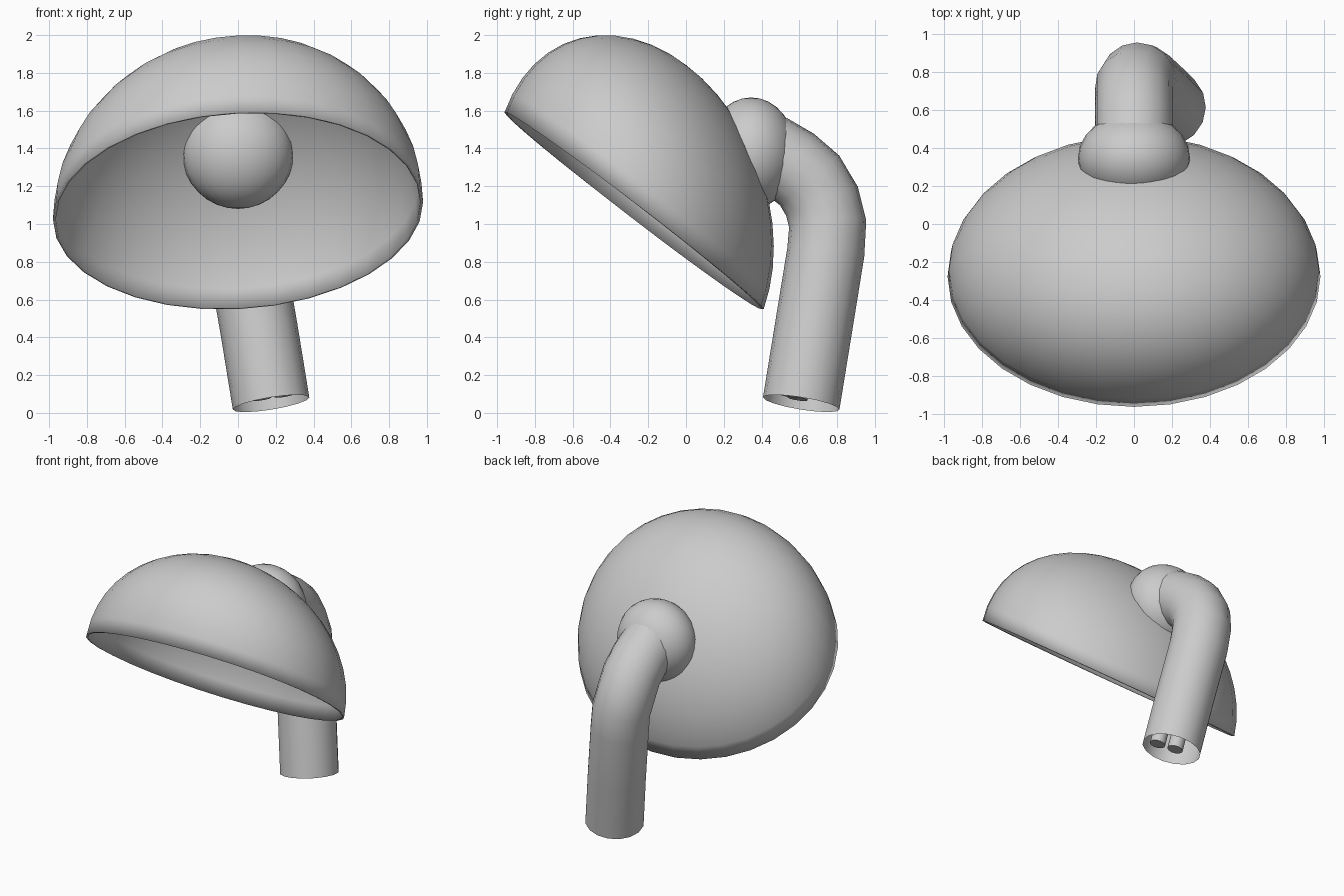
import bpy, bmesh
from mathutils import Matrix, Vector

if "Cube" in bpy.data.objects:
    bpy.data.objects.remove(bpy.data.objects["Cube"])


def mesh_object(name, bm, angle=0.9):
    mesh = bpy.data.meshes.new(name)
    bm.to_mesh(mesh)
    bm.free()
    obj = bpy.data.objects.new(name, mesh)
    bpy.context.collection.objects.link(obj)
    bpy.ops.object.select_all(action='DESELECT')
    obj.select_set(True)
    bpy.context.view_layer.objects.active = obj
    bpy.ops.object.shade_smooth_by_angle(angle=angle)
    return obj


def tube(name, points, radius, sides, caps=False):
    curve = bpy.data.curves.new(name, 'CURVE')
    curve.dimensions = '3D'
    curve.bevel_depth = radius
    curve.bevel_resolution = sides // 2 - 2
    curve.use_fill_caps = caps
    spline = curve.splines.new('POLY')
    spline.points.add(len(points) - 1)
    for p, co in zip(spline.points, points):
        p.co = (*co, 1)
    spline.use_smooth = True
    obj = bpy.data.objects.new(name, curve)
    bpy.context.collection.objects.link(obj)
    return obj


def axes(x, y, z, centre):
    m = Matrix((x, y, z)).transposed().to_4x4()
    m.translation = centre
    return m


# Tilted, squashed half-dome shade with a thin wall
bm = bmesh.new()
bmesh.ops.create_uvsphere(bm, u_segments=32, v_segments=24, radius=1)
bmesh.ops.delete(bm, geom=[v for v in bm.verts if v.co.z < -0.01], context='VERTS')
bmesh.ops.transform(bm, verts=bm.verts, matrix=axes(
    (0.98, 0, 0.045), (0, 0.686, -0.521), (0, 0.277, 0.77), (0, -0.275, 1.07)))
shade = mesh_object("shade", bm)
wall = shade.modifiers.new("wall", 'SOLIDIFY')
wall.thickness = 0.015
wall.offset = -1

# Ball joint / bulb passing through the back of the shade
bm = bmesh.new()
bmesh.ops.create_uvsphere(bm, u_segments=24, v_segments=16, radius=1)
bmesh.ops.transform(bm, verts=bm.verts, matrix=axes(
    (0.295, 0, 0), (0, 0.24, 0), (0, 0, 0.295), (0, 0.345, 1.375)))
mesh_object("bulb", bm)

# Bent open stem
path = [Vector(p) for p in (
    (0.175, 0.61, 0.05), (0.11, 0.675, 0.45), (0.04, 0.74, 0.85),
    (0.02, 0.75, 1.0), (0.0, 0.72, 1.12), (0.0, 0.655, 1.23),
    (0.0, 0.56, 1.31), (0.0, 0.43, 1.385))]
tube("stem", path, 0.205, 16)

# Two wires inside the stem, ending just inside its open end
for i, offset in enumerate(((0.07, -0.065, 0.043), (-0.05, -0.02, 0.025))):
    inner = [p + Vector(offset) for p in path[:5]]
    tube(f"wire_{i + 1}", inner, 0.055, 12, caps=True)
